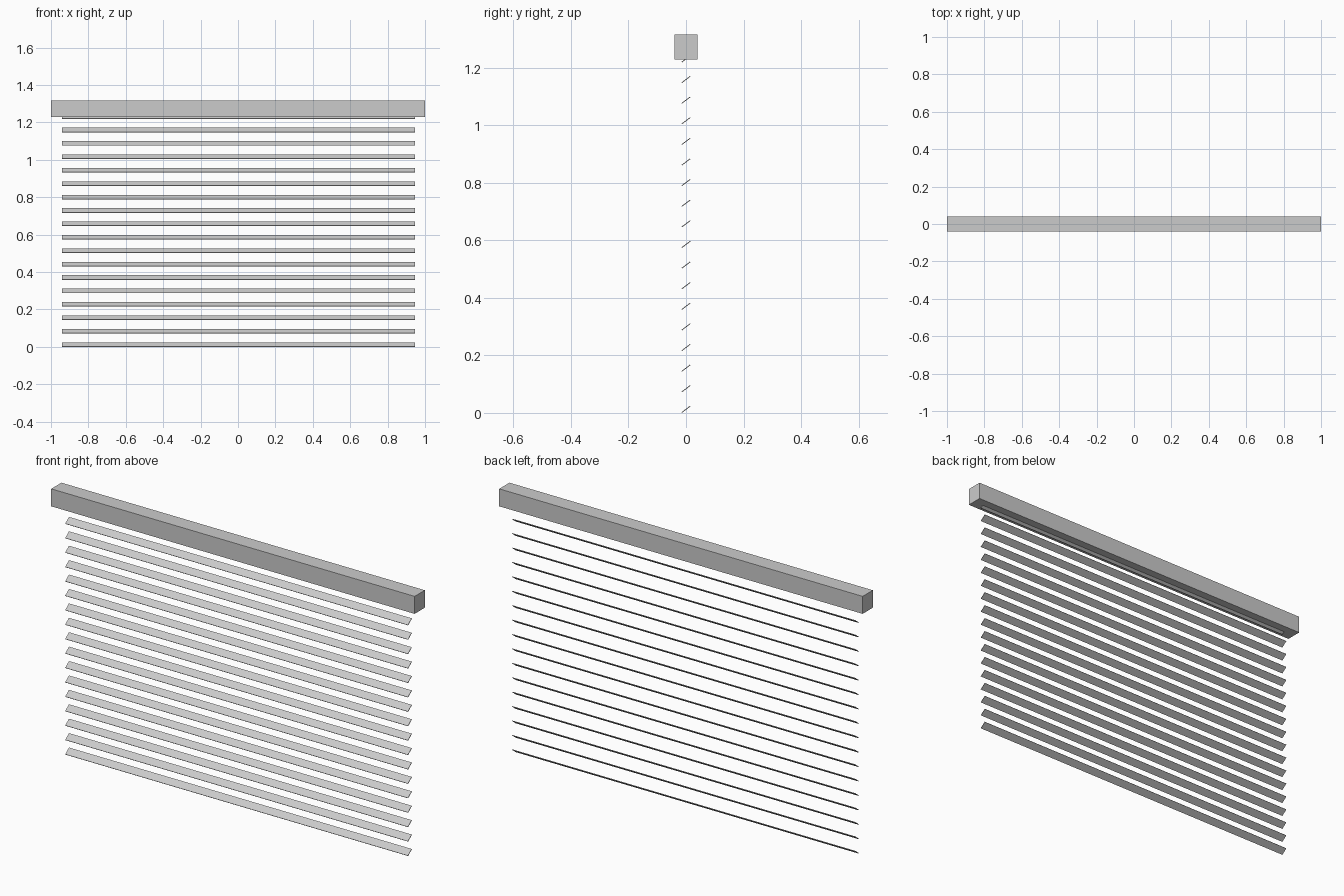
import bpy
from math import radians, sin, cos

if "Cube" in bpy.data.objects:
    bpy.data.objects.remove(bpy.data.objects["Cube"])

RAIL_BOTTOM, RAIL_TOP = 1.229, 1.316
SLATS, PITCH = 18, 0.0717
WIDTH, THICK, TILT = 0.037, 0.003, radians(37)


def box(name, size, loc, tilt=0.0):
    bpy.ops.mesh.primitive_cube_add(size=1, location=loc, rotation=(tilt, 0, 0))
    ob = bpy.context.object
    ob.name = name
    ob.scale = size
    bpy.ops.object.transform_apply(location=False, rotation=True, scale=True)
    return ob


# Head rail across the top
box("head_rail", (2.0, 0.08, RAIL_TOP - RAIL_BOTTOM),
    (0, 0, (RAIL_TOP + RAIL_BOTTOM) / 2))

# Tilted slats, front edge low; the top one tucks into the rail
half_height = (WIDTH * sin(TILT) + THICK * cos(TILT)) / 2
for i in range(SLATS):
    box(f"slat_{i + 1:02d}", (1.886, WIDTH, THICK),
        (0.003, 0, half_height + i * PITCH), TILT)
